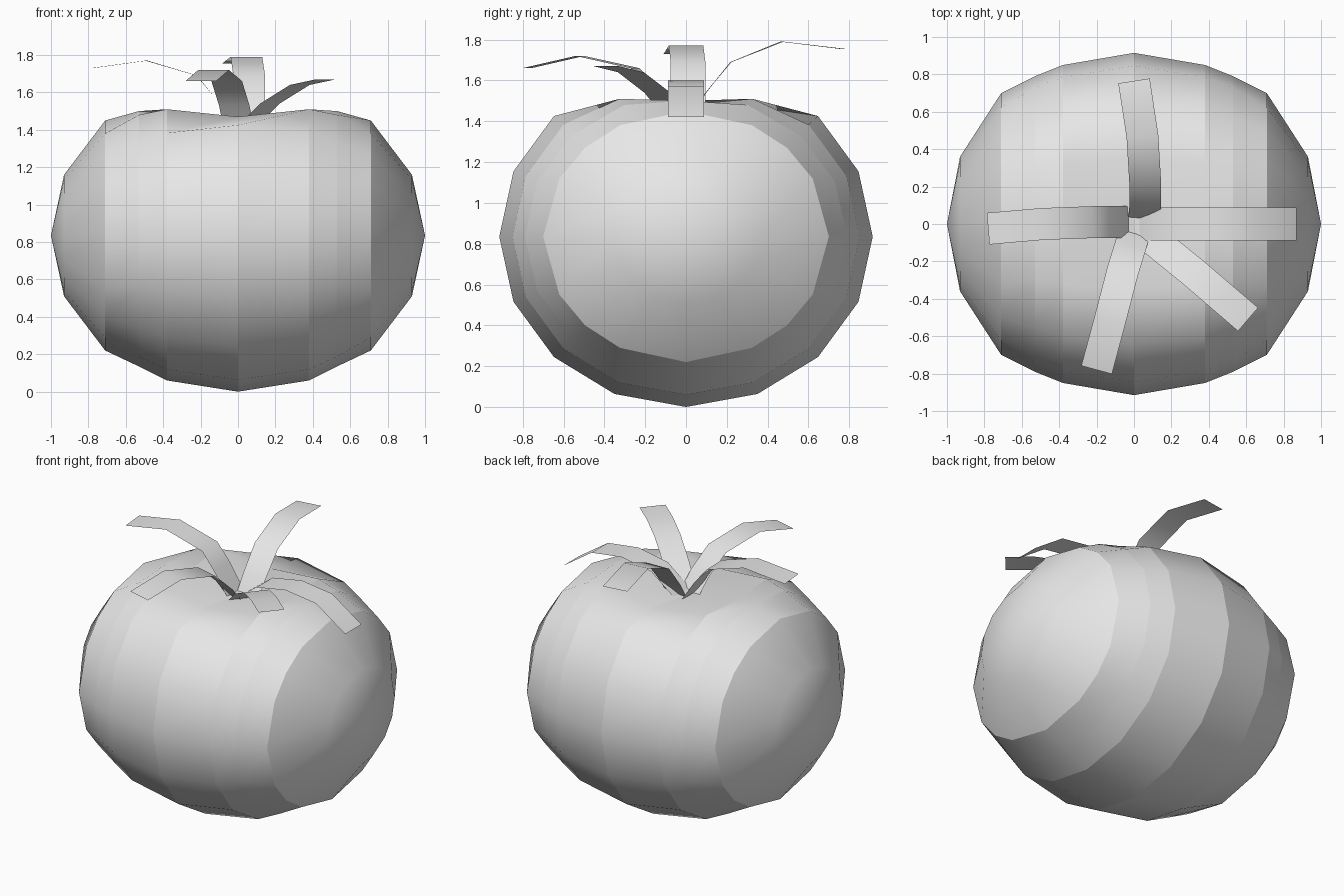
import bpy, bmesh, math
from mathutils import Vector

if "Cube" in bpy.data.objects:
    bpy.data.objects.remove(bpy.data.objects["Cube"])

grey = bpy.data.materials.new("light_grey")
grey.use_nodes = True
grey.diffuse_color = (0.8, 0.8, 0.8, 1)
grey.node_tree.nodes["Principled BSDF"].inputs["Base Color"].default_value = (0.8, 0.8, 0.8, 1)

CENTRE = 0.835
SIDES = 16


def finish(bm, name):
    for f in bm.faces:
        f.smooth = True
    mesh = bpy.data.meshes.new(name)
    bm.to_mesh(mesh)
    bm.free()
    mesh.materials.append(grey)
    obj = bpy.data.objects.new(name, mesh)
    bpy.context.collection.objects.link(obj)
    return obj


# Fruit body: rings lofted along x, with a dimple pressed into the top
# x, half depth, half height, top height, height beside the top, angle shift
half = [
    (0.0, 0.915, 0.835, 1.42, 1.47, 0),
    (0.38, 0.85, 0.775, 1.48, 1.51, 0),
    (0.53, 0.79, 0.70, 1.50, 1.48, 0),
    (0.71, 0.70, 0.615, None, None, 5),
    (0.93, 0.36, 0.325, None, None, 0),
]
profile = [(-r[0],) + r[1:] for r in reversed(half[1:])] + half

bm = bmesh.new()
rings = []
for x, ry, rz, top, beside, shift in profile:
    ring = []
    for i in range(SIDES):
        a = 2 * math.pi * i / SIDES
        a += math.radians(shift) * math.sin(4 * a)
        z = CENTRE + rz * math.cos(a)
        if top and i == 0:
            z = top
        elif top and i in (1, SIDES - 1):
            z = beside
        ring.append(bm.verts.new((x, ry * math.sin(a), z)))
    rings.append(ring)
for r0, r1 in zip(rings, rings[1:]):
    for i in range(SIDES):
        j = (i + 1) % SIDES
        bm.faces.new((r0[i], r0[j], r1[j], r1[i]))
for ring, x in ((rings[0], -1), (rings[-1], 1)):
    pole = bm.verts.new((x, 0, CENTRE))
    for i in range(SIDES):
        bm.faces.new((ring[i], ring[(i + 1) % SIDES], pole))
bmesh.ops.recalc_face_normals(bm, faces=bm.faces[:])
# Crease between the vertical bands
for e in bm.edges:
    a, b = e.verts
    if abs(a.co.x - b.co.x) < 0.001 and abs(a.co.x) < 0.8:
        e.smooth = False
finish(bm, "fruit_body")


# Leaves: thin bent ribbons fanning out of the dimple
def leaf(name, path, width):
    pts = [Vector(p) for p in path]
    bm = bmesh.new()
    rows = []
    for i, p in enumerate(pts):
        d = pts[min(i + 1, len(pts) - 1)] - pts[max(i - 1, 0)]
        side = Vector((-d.y, d.x, 0)).normalized() * width / 2
        rows.append((bm.verts.new(p - side), bm.verts.new(p + side)))
    for (a, b), (c, d) in zip(rows, rows[1:]):
        bm.faces.new((a, b, d, c)).normal_update()
    for f in bm.faces:
        if f.normal.z < 0:
            f.normal_flip()
    finish(bm, name)


leaf("left_leaf", [(0.03, 0, 1.43), (0.2, 0, 1.56), (0.42, 0, 1.6),
                   (0.65, 0, 1.57), (0.87, 0, 1.42)], 0.175)
leaf("right_leaf", [(-0.03, 0.01, 1.43), (-0.13, 0.01, 1.58), (-0.22, 0.01, 1.69),
                    (-0.49, 0, 1.77), (-0.78, -0.025, 1.73)], 0.17)
leaf("front_leaf", [(0, -0.05, 1.43), (-0.02, -0.12, 1.53), (-0.06, -0.25, 1.66),
                    (-0.13, -0.52, 1.72), (-0.2, -0.78, 1.66)], 0.17)
leaf("front_left_leaf", [(0.06, -0.05, 1.43), (0.17, -0.14, 1.54), (0.33, -0.27, 1.64),
                         (0.47, -0.39, 1.67), (0.61, -0.51, 1.67)], 0.165)
leaf("back_leaf", [(0.055, 0.03, 1.43), (0.06, 0.09, 1.53), (0.06, 0.22, 1.69),
                   (0.045, 0.47, 1.79), (0, 0.765, 1.755)], 0.17)
